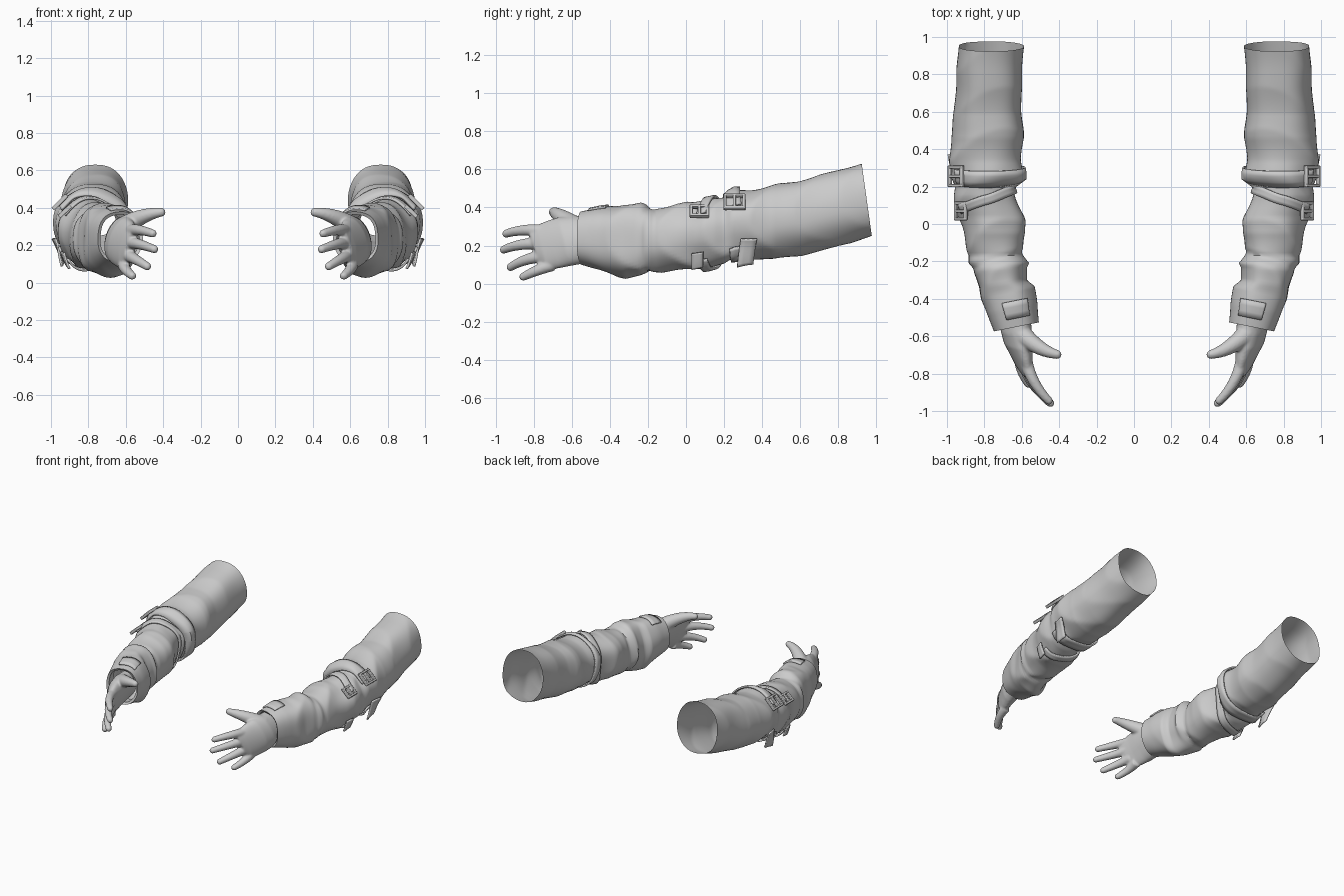
import bpy, bmesh
from math import sin, cos, pi, tau, copysign
from mathutils import Vector, Matrix

old = bpy.data.objects.get("Cube")
if old:
    bpy.data.objects.remove(old, do_unlink=True)

grey = bpy.data.materials.new("plain grey")
grey.use_nodes = True
GREY = (0.6, 0.6, 0.6, 1)
grey.diffuse_color = GREY
grey.node_tree.nodes["Principled BSDF"].inputs["Base Color"].default_value = GREY

# Sleeve stations: y, inner x, outer x, bottom z, top z
SLEEVE = [
    (-.55, .51, .75, .10, .38), (-.45, .52, .79, .07, .40), (-.36, .53, .82, .04, .41),
    (-.32, .57, .83, .03, .42), (-.24, .58, .87, .04, .42), (-.21, .57, .89, .05, .41),
    (-.17, .59, .88, .06, .39), (-.05, .58, .91, .07, .42), (.04, .59, .94, .07, .42),
    (.15, .63, .96, .09, .45), (.20, .65, .96, .10, .45), (.24, .60, .98, .12, .48),
    (.34, .60, .98, .13, .49), (.46, .59, .98, .13, .52), (.60, .60, .96, .15, .54),
    (.75, .60, .95, .19, .58), (.95, .59, .94, .25, .63)]


def clamp(v):
    return max(0, min(1, v))


def section(y):
    """Blend the two stations around y into centre and half sizes."""
    for a, b in zip(SLEEVE, SLEEVE[1:]):
        if y <= b[0]:
            break
    t = clamp((y - a[0]) / (b[0] - a[0]))
    x0, x1, z0, z1 = (p + (q - p) * t for p, q in zip(a[1:], b[1:]))
    return (x0 + x1) / 2, (z0 + z1) / 2, (x1 - x0) / 2, (z1 - z0) / 2


def folds(y, a):
    """Cloth wrinkles, strongest around the elbow and forearm."""
    strength = clamp((y + .5) * 5) * (1 - .65 * clamp((y - .3) * 4))
    ridge = 1 - abs(sin(13 * y + 1.3 * sin(a + 1) + .8 * cos(2 * a)))
    cross = sin(3 * a + 9 * y) * sin(17 * y - 2 * a)
    crease = -.5 * max(0, 1 - abs(y + .19 + .04 * cos(a)) * 40)
    return strength * (.07 * (ridge - .4) + .03 * cross + .12 * crease) + .012 * sin(5 * a + 4 * y)


def surface(y, a, lift=0.0):
    """Point on the sleeve at station y and angle a (0 = outer side)."""
    cx, cz, rx, rz = section(y)
    k = 1 + folds(y, a)
    power = lambda v: copysign(abs(v) ** .9, v)
    dx = (rx * k + lift) * power(cos(a))
    dz = (rz * k + lift) * power(sin(a))
    shear_x = -.2 * clamp((-.2 - y) * 6)
    shear_z = -.14 * clamp((y - .5) * 3)
    return Vector((cx + dx, y + shear_x * dx + shear_z * dz, cz + dz))


def finish(name, bm, *modifiers):
    """Turn a bmesh into a mirrored, smooth shaded object."""
    bmesh.ops.recalc_face_normals(bm, faces=bm.faces)
    mesh = bpy.data.meshes.new(name)
    bm.to_mesh(mesh)
    bm.free()
    mesh.materials.append(grey)
    obj = bpy.data.objects.new(name, mesh)
    bpy.context.collection.objects.link(obj)
    bpy.ops.object.select_all(action='DESELECT')
    obj.select_set(True)
    bpy.context.view_layer.objects.active = obj
    bpy.ops.object.shade_smooth_by_angle(angle=.8)
    for kind, settings in modifiers + (('MIRROR', {}),):
        mod = obj.modifiers.new(kind.title(), kind)
        for key, value in settings.items():
            setattr(mod, key, value)
    return obj


def loft(bm, rings, closed=True, caps=False):
    """Skin a list of point rings."""
    rows = [[bm.verts.new(p) for p in ring] for ring in rings]
    n = len(rows[0])
    for r, s in zip(rows, rows[1:]):
        for i in range(n if closed else n - 1):
            j = (i + 1) % n
            bm.faces.new((r[i], r[j], s[j], s[i]))
    if caps:
        bm.faces.new(rows[0])
        bm.faces.new(rows[-1])


# Sleeve: open at the shoulder, with the cuff edge turned inwards
SIDES = 56
angles = [tau * i / SIDES for i in range(SIDES)]
ys = [-.55 + 1.5 * i / 110 for i in range(111)]
rings = [[surface(y, a) for a in angles] for y in ys]
lip = [[surface(-.55 + d, a, -w) for a in angles] for d, w in ((.10, .03), (.01, .018))]
bm = bmesh.new()
loft(bm, lip + rings)
finish("sleeve", bm)

# Straps wrapped over the sleeve around the elbow
def strap(name, y_of, width, start, end, lift_of=lambda t: .012, steps=60):
    bm = bmesh.new()
    rows = []
    for i in range(steps + 1):
        t = i / steps
        a = start + (end - start) * t
        rows.append([surface(y_of(a) + width * s, a, lift_of(t)) for s in (-.5, -.17, .17, .5)])
    loft(bm, rows, closed=False)
    return finish(name, bm, ('SOLIDIFY', {'thickness': .012, 'offset': 0}))


lower_y = lambda a: .13 - .06 * cos(a)
upper_y = lambda a: .26 - .02 * sin(a)
flare = lambda t: .015 + .05 * t * t
strap("lower_strap", lower_y, .05, .6, tau - .75)
strap("upper_strap", upper_y, .085, .6, tau - .6)
strap("lower_strap_tab", lambda a: .06, .06, -.45, -.9, lambda t: .02 + .015 * t, 10)
strap("upper_strap_tab", lambda a: .32 + .03 * (a + .7), .085, -.35, -1.0, flare, 12)

# Cuff tab on the upper side of the wrist
strap("cuff_tab", lambda a: -.46, .09, 1.3, 2.2, lambda t: .004, 14)


# Buckles: a rectangular frame with a centre prong
def buckle(name, y, a, length, height):
    p = surface(y, a, .022)
    across = (surface(y, a + .1) - surface(y, a - .1)).normalized()
    along = Vector((0, 1, 0))
    along = (along - across * along.dot(across)).normalized()
    frame = Matrix((along, across, along.cross(across))).transposed().to_4x4()
    bm = bmesh.new()
    bar = .016
    parts = [(0, s * height / 2, length, bar) for s in (-1, 1)]
    parts += [(s * length / 2, 0, bar, height + bar) for s in (-1, 1)]
    parts.append((0, 0, bar, height))
    for u, v, w, h in parts:
        bmesh.ops.create_cube(bm, size=1, matrix=Matrix.Translation(p) @ frame
                              @ Matrix.Translation((u, v, 0)) @ Matrix.Diagonal((w, h, .022, 1)))
    finish(name, bm, ('BEVEL', {'width': .004, 'segments': 2}))


buckle("lower_buckle", .07, .68, .085, .07)
buckle("upper_buckle", .255, .68, .10, .09)


# Hand: palm and fingers fused into one smooth skin
def tube(bm, points, radii, steps=14, sides=14):
    """Rounded finger through three points."""
    p0, p1, p2 = map(Vector, points)
    rings = []
    for i in range(steps + 1):
        t = i / steps
        p = p0 * (1 - t) * (1 - 2 * t) + p1 * 4 * t * (1 - t) + p2 * t * (2 * t - 1)
        d = (p0 * (4 * t - 3) + p1 * (4 - 8 * t) + p2 * (4 * t - 1)).normalized()
        side = d.cross(Vector((0, 0, 1))).normalized()
        up = side.cross(d)
        r = radii[0] + (radii[1] - radii[0]) * t
        rings.append([p + (side * cos(tau * k / sides) + up * sin(tau * k / sides)) * r
                      for k in range(sides)])
    loft(bm, rings, caps=True)
    bmesh.ops.create_uvsphere(bm, u_segments=14, v_segments=10, radius=radii[1],
                              matrix=Matrix.Translation(p2))


# Palm stations: y, centre x, centre z, half thickness, half height
PALM = [(-.46, .635, .24, .075, .115), (-.57, .63, .23, .08, .125), (-.64, .62, .22, .072, .128),
        (-.70, .605, .205, .056, .125), (-.76, .588, .19, .042, .115), (-.80, .575, .19, .028, .09)]
bm = bmesh.new()
loft(bm, [[(x + w * cos(a) - .22 * h * sin(a), y - .03 * sin(a), z + h * sin(a)) for a in angles]
          for y, x, z, w, h in PALM], caps=True)
FINGERS = [
    ((.575, -.74, .275), (.53, -.85, .28), (.455, -.945, .262)),
    ((.580, -.74, .210), (.53, -.86, .205), (.447, -.958, .178)),
    ((.590, -.74, .145), (.55, -.84, .125), (.485, -.922, .086)),
    ((.610, -.70, .100), (.60, -.78, .070), (.565, -.855, .036))]
for f in FINGERS:
    tube(bm, f, (.035, .022))
tube(bm, ((.62, -.57, .29), (.515, -.655, .35), (.41, -.698, .376)), (.058, .024))
finish("hand", bm,
       ('REMESH', {'mode': 'VOXEL', 'voxel_size': .007, 'use_smooth_shade': True}),
       ('SMOOTH', {'factor': .5, 'iterations': 6}))
